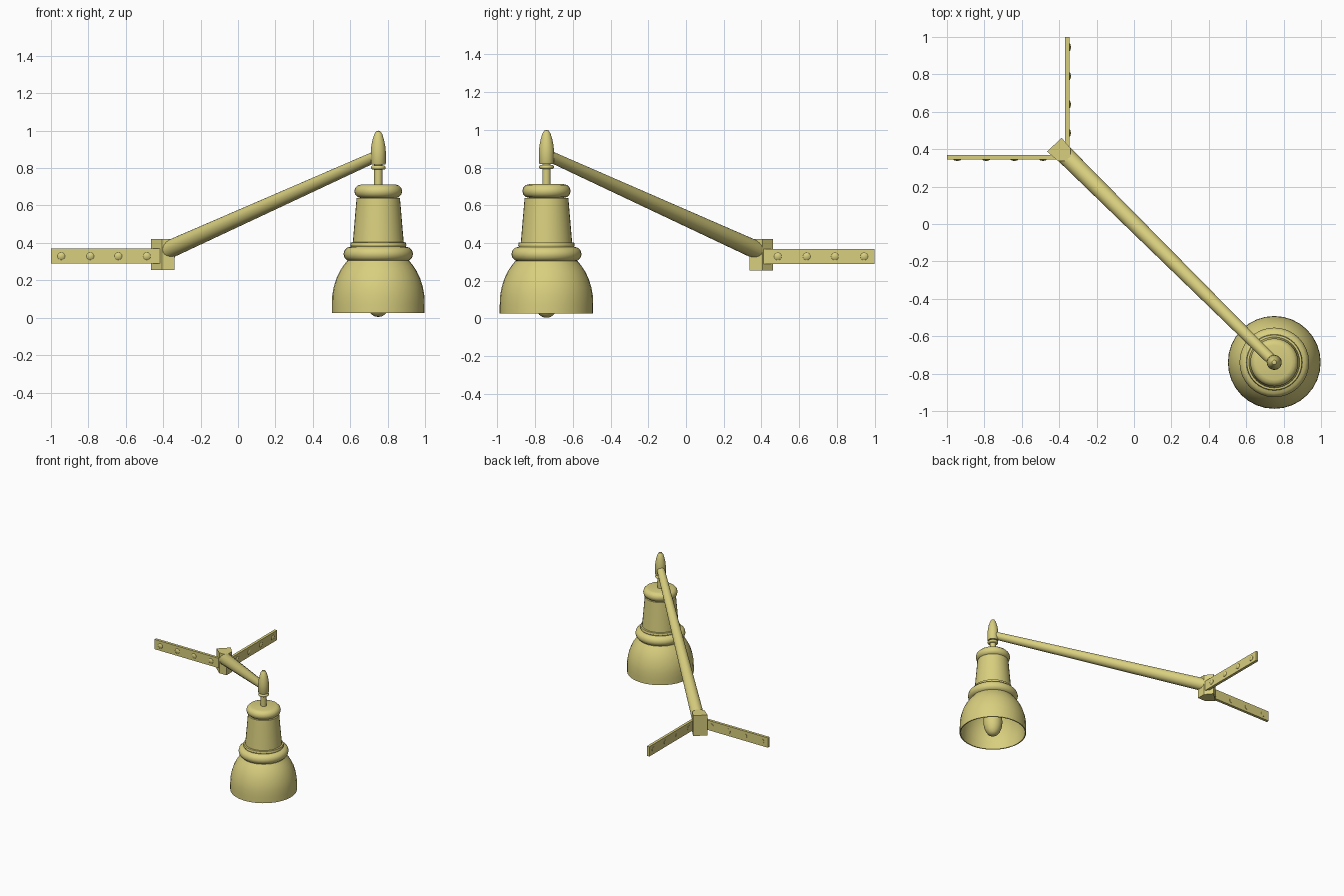
import bpy, bmesh, math
from mathutils import Vector, Matrix

if "Cube" in bpy.data.objects:
    bpy.data.objects.remove(bpy.data.objects["Cube"])

brass = bpy.data.materials.new("pale_brass")
brass.diffuse_color = (0.69, 0.62, 0.21, 1)
brass.use_nodes = True
brass.node_tree.nodes["Principled BSDF"].inputs["Base Color"].default_value = brass.diffuse_color
LX, LY = 0.75, -0.74          # lamp axis


def finish(name, bm, loc=(0, 0, 0), smooth=True):
    bmesh.ops.remove_doubles(bm, verts=bm.verts, dist=1e-5)
    bmesh.ops.recalc_face_normals(bm, faces=bm.faces)
    me = bpy.data.meshes.new(name)
    bm.to_mesh(me)
    bm.free()
    ob = bpy.data.objects.new(name, me)
    bpy.context.collection.objects.link(ob)
    ob.location = loc
    me.materials.append(brass)
    if smooth:
        bpy.context.view_layer.objects.active = ob
        bpy.ops.object.select_all(action='DESELECT')
        ob.select_set(True)
        bpy.ops.object.shade_smooth_by_angle(angle=math.radians(35))
    return ob


def lathe(name, profile, loc=(LX, LY, 0), seg=32):
    bm = bmesh.new()
    vs = [bm.verts.new((r, 0, z)) for r, z in profile]
    es = [bm.edges.new(p) for p in zip(vs, vs[1:])]
    bmesh.ops.spin(bm, geom=vs + es, cent=(0, 0, 0), axis=(0, 0, 1),
                   angle=2 * math.pi, steps=seg, use_merge=True)
    return finish(name, bm, loc)


def bead(r, z0, z1, n=6):
    """Half-round moulding of outer radius r between two heights."""
    h = (z1 - z0) / 2
    return [(r - h + h * math.cos(a), z0 + h + h * math.sin(a))
            for a in (-math.pi / 2 + math.pi * i / n for i in range(n + 1))]


def prism(name, pts, z0, z1):
    bm = bmesh.new()
    f = bm.faces.new([bm.verts.new((x, y, z0)) for x, y in pts])
    r = bmesh.ops.extrude_face_region(bm, geom=[f])
    bmesh.ops.translate(bm, vec=(0, 0, z1 - z0),
                        verts=[g for g in r["geom"] if isinstance(g, bmesh.types.BMVert)])
    return finish(name, bm, smooth=False)


# hollow bell shade, outside then inside
outer = [(0.248, 0.025), (0.248, 0.07), (0.246, 0.12), (0.238, 0.165),
         (0.224, 0.21), (0.205, 0.25), (0.185, 0.28), (0.165, 0.305)]
inner = [(r - 0.008, z - (0.006 if i else 0)) for i, (r, z) in enumerate(outer)]
lathe("shade", [(0, 0.299)] + inner[::-1] + outer + [(0, 0.305)])

# lamp holder with rolled collars
lathe("lamp_holder", [(0, 0.30)] + bead(0.186, 0.302, 0.38)
      + [(0.147, 0.381), (0.15, 0.388), (0.147, 0.402), (0.136, 0.404), (0.116, 0.64)]
      + bead(0.128, 0.64, 0.712) + [(0, 0.712)])

# bulb
lathe("bulb", [(0, 0.004), (0.02, 0.007), (0.038, 0.019), (0.054, 0.042),
               (0.066, 0.075), (0.071, 0.115), (0.068, 0.155), (0.055, 0.205),
               (0.045, 0.25), (0.045, 0.302)])

# hanging rod, small ring and pointed finial
lathe("hanging_rod", [(0, 0.70), (0.022, 0.70), (0.022, 0.83), (0, 0.83)])
lathe("rod_ring", [(0, 0.79)] + bead(0.04, 0.792, 0.814) + [(0, 0.814)])
lathe("finial", [(0, 0.818), (0.037, 0.818), (0.04, 0.824), (0.04, 0.89),
                 (0.037, 0.92), (0.031, 0.95), (0.022, 0.98), (0.012, 0.996), (0, 1.0)])

# tapered arm
a, b = Vector((-0.375, 0.375, 0.362)), Vector((LX, LY, 0.868))
bm = bmesh.new()
bmesh.ops.create_cone(bm, cap_ends=True, segments=24, radius1=0.048, radius2=0.029,
                      depth=(b - a).length,
                      matrix=Matrix.Translation((a + b) / 2) @ (b - a).to_track_quat('Z', 'Y').to_matrix().to_4x4())
finish("arm", bm)

# corner hub
prism("corner_hub", [(-0.465, 0.387), (-0.405, 0.336), (-0.34, 0.336),
                     (-0.34, 0.405), (-0.387, 0.461)], 0.255, 0.422)

# wall straps with screws, second one mirrored across the corner diagonal
def place(x, y, flip):
    return (-y, -x) if flip else (x, y)


for side, flip in (("left", False), ("back", True)):
    prism(side + "_strap", [place(x, y, flip) for x, y in
          ((-1, 0.346), (-0.40, 0.346), (-0.40, 0.368), (-1, 0.368))], 0.289, 0.369)
    for i, s in enumerate((-0.945, -0.79, -0.64, -0.487)):
        x, y = place(s, 0.346, flip)
        ob = lathe(f"{side}_screw_{i + 1}", [(0, -0.024), (0.02, -0.024), (0.02, 0.002),
                   (0.015, 0.006), (0, 0.009)], (x, y, 0.329), 16)
        ob.rotation_euler = (0, math.pi / 2, 0) if flip else (math.pi / 2, 0, 0)
